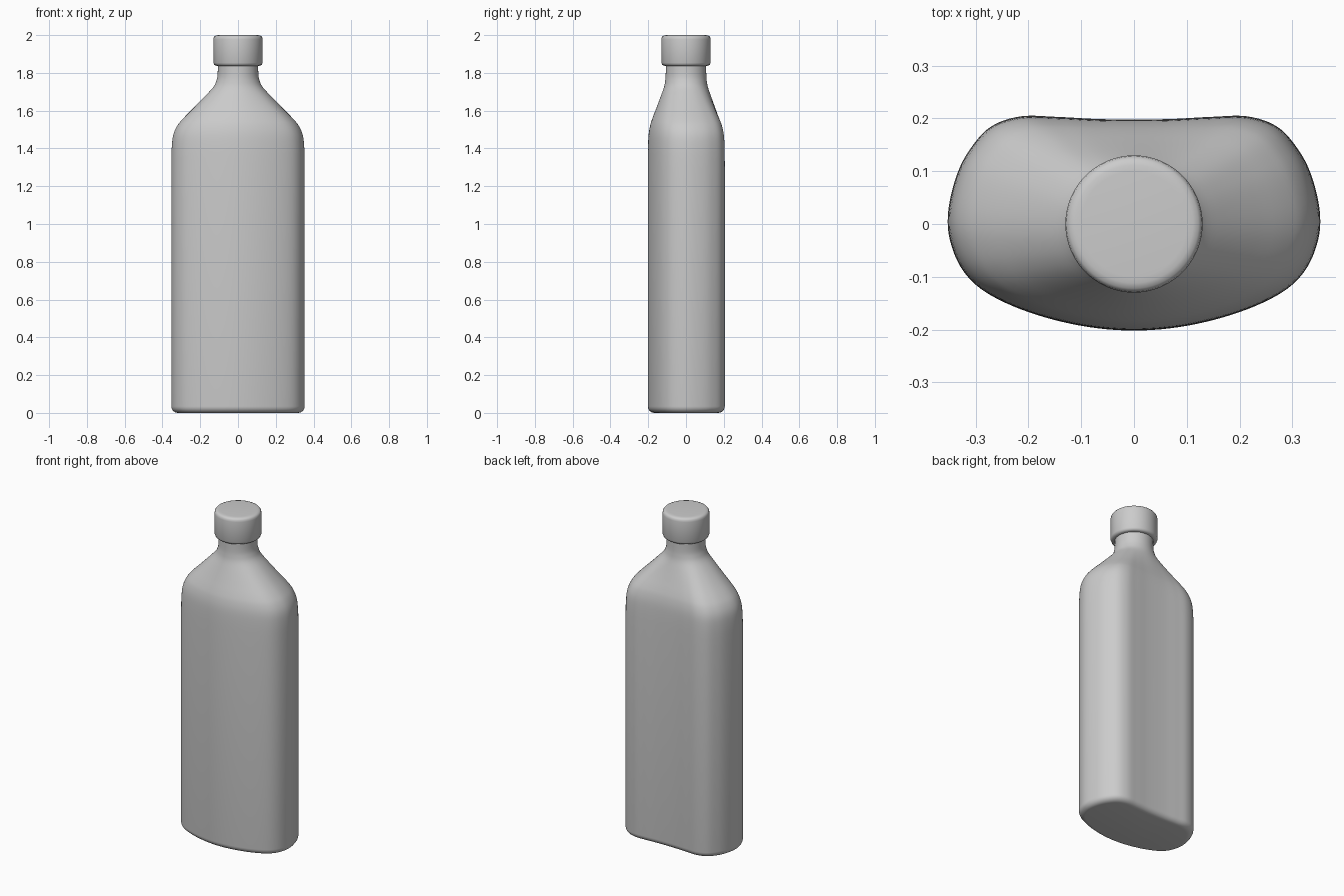
import bpy
import bmesh
from math import sin, cos, pi
from mathutils import Vector

cube = bpy.data.objects.get("Cube")
if cube:
    bpy.data.objects.remove(cube)

grey = bpy.data.materials.new("plain_grey")
grey.use_nodes = True
grey.diffuse_color = (0.6, 0.6, 0.6, 1)
grey.node_tree.nodes["Principled BSDF"].inputs["Base Color"].default_value = (0.6, 0.6, 0.6, 1)

STEPS = 6          # samples between outline points
NECK_R = 0.107


def smooth_path(points, steps, closed):
    """Catmull-Rom samples through the points."""
    n = len(points)
    pts = [Vector(p) for p in points]
    pick = (lambda i: pts[i % n]) if closed else (lambda i: pts[max(0, min(n - 1, i))])
    out = []
    for i in range(n if closed else n - 1):
        a, b, c, d = (pick(i + k) for k in (-1, 0, 1, 2))
        for s in range(steps):
            t = s / steps
            out.append(0.5 * (2 * b + (c - a) * t + (2 * a - 5 * b + 4 * c - d) * t * t
                              + (3 * b - a - 3 * c + d) * t ** 3))
    if not closed:
        out.append(pts[-1])
    return out


def loft(name, rings):
    """Skin a stack of equal-length rings and close both ends."""
    bm = bmesh.new()
    loops = [[bm.verts.new(p) for p in ring] for ring in rings]
    n = len(loops[0])
    for low, high in zip(loops, loops[1:]):
        for i in range(n):
            j = (i + 1) % n
            bm.faces.new((low[i], low[j], high[j], high[i]))
    bm.faces.new(loops[0][::-1])
    bm.faces.new(loops[-1])
    mesh = bpy.data.meshes.new(name)
    bm.to_mesh(mesh)
    bm.free()
    mesh.materials.append(grey)
    obj = bpy.data.objects.new(name, mesh)
    bpy.context.collection.objects.link(obj)
    bpy.ops.object.select_all(action="DESELECT")
    obj.select_set(True)
    bpy.context.view_layer.objects.active = obj
    bpy.ops.object.shade_smooth_by_angle(angle=0.7)
    return obj


# Body cross-section: bowed front, rounded sides, slightly hollow back
half = [(0, -0.202), (0.1, -0.193), (0.2, -0.167), (0.28, -0.130), (0.325, -0.087),
        (0.349, -0.03), (0.352, 0.025), (0.337, 0.09), (0.312, 0.14), (0.272, 0.184),
        (0.215, 0.204), (0.145, 0.203), (0.07, 0.199), (0, 0.198)]
outline = half + [(-x, y) for x, y in half[-2:0:-1]]
section = smooth_path(outline, STEPS, True)
count = len(section)
circle = [Vector((cos(a), sin(a))) * NECK_R
          for a in (2 * pi * i / count - pi / 2 for i in range(count))]

# Rounded base: inset shrinks to nothing over the base radius
rings = []
BASE = 0.035
for k in range(7):
    a = k / 6 * pi / 2
    inset = BASE * (1 - sin(a))
    z = BASE * (1 - cos(a))
    rings.append([(p.x * (1 - inset / 0.352), p.y * (1 - inset / 0.202), z) for p in section])

# Shoulder: half-width against height, blending the section into the round neck
shoulder = smooth_path([(0.352, 1.3), (0.350, 1.4), (0.342, 1.47), (0.321, 1.52),
                        (0.289, 1.56), (0.235, 1.615), (0.172, 1.68), (0.131, 1.725),
                        (0.115, 1.757), (0.108, 1.79), (0.107, 1.85)], 4, False)
for width, z in shoulder:
    t = (0.352 - width) / (0.352 - NECK_R)
    rings.append([(*p.lerp(c, t), z) for p, c in zip(section, circle)])
loft("bottle_body", rings)

# Screw cap with softened rims
cap_profile = [(0.104, 1.837), (0.118, 1.838), (0.126, 1.843), (0.130, 1.853),
               (0.130, 1.978), (0.128, 1.989), (0.122, 1.996), (0.112, 1.999), (0.1, 2.0)]
loft("bottle_cap", [[(r * cos(2 * pi * i / 64), r * sin(2 * pi * i / 64), z)
                     for i in range(64)] for r, z in cap_profile])
